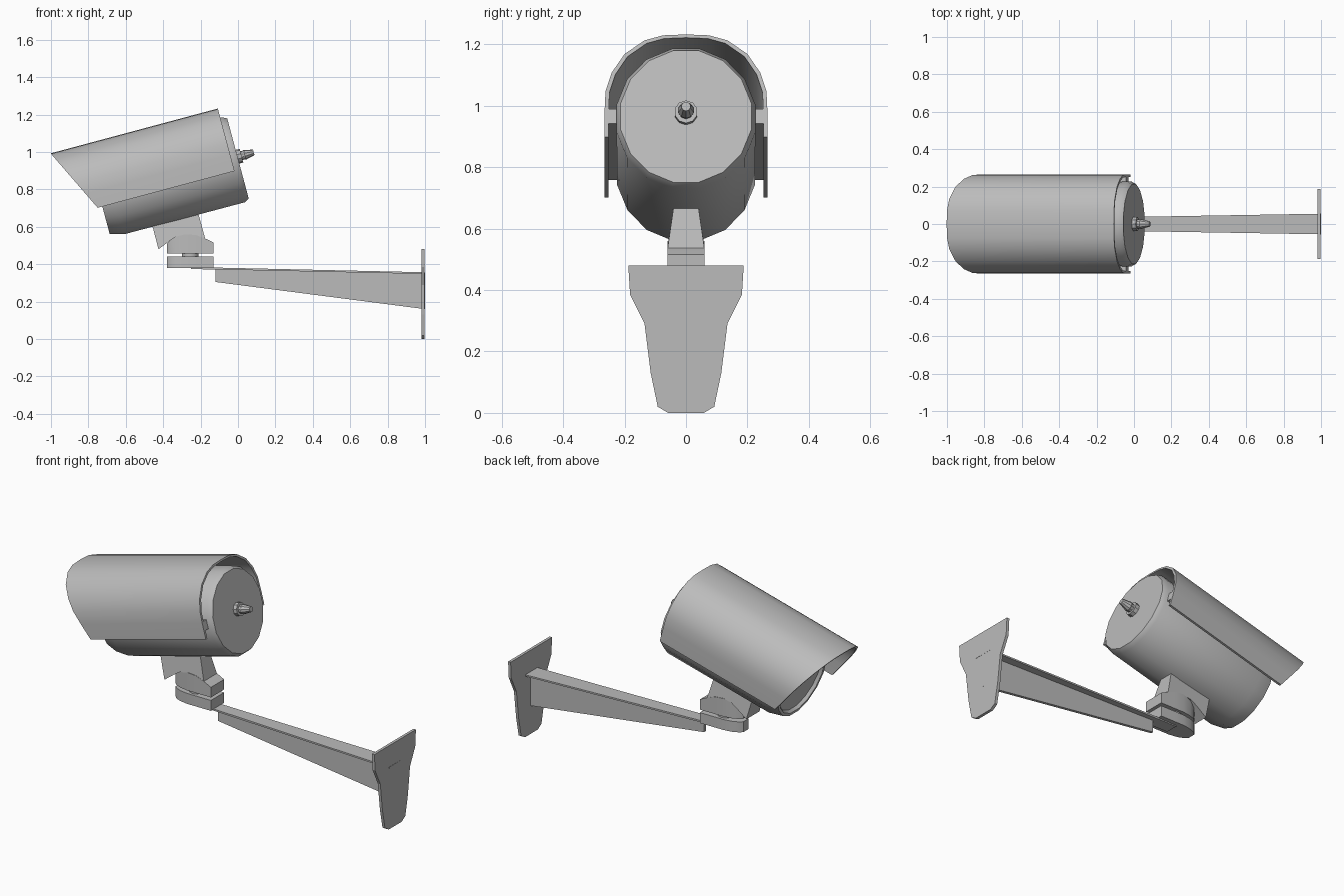
import bpy, bmesh, math
from mathutils import Matrix, Vector

if "Cube" in bpy.data.objects:
    bpy.data.objects.remove(bpy.data.objects["Cube"])

grey = bpy.data.materials.new("light grey")
grey.diffuse_color = (0.5, 0.5, 0.5, 1)
grey.use_nodes = True
grey.node_tree.nodes["Principled BSDF"].inputs["Base Color"].default_value = grey.diffuse_color

# Tilted frame of the camera housing: x runs backward along its axis
TILT = Matrix.Translation((0, 0, 0.965)) @ Matrix.Rotation(math.radians(-15), 4, 'Y')


def loft(name, rings, matrix=Matrix(), smooth=None):
    """Skin a row of equal-length closed rings and cap both ends."""
    bm = bmesh.new()
    rows = [[bm.verts.new(matrix @ Vector(p)) for p in ring] for ring in rings]
    n = len(rows[0])
    for a, b in zip(rows, rows[1:]):
        for i in range(n):
            j = (i + 1) % n
            bm.faces.new((a[i], a[j], b[j], b[i]))
    bm.faces.new(rows[0][::-1])
    bm.faces.new(rows[-1])
    bmesh.ops.recalc_face_normals(bm, faces=bm.faces)
    mesh = bpy.data.meshes.new(name)
    bm.to_mesh(mesh)
    bm.free()
    obj = bpy.data.objects.new(name, mesh)
    bpy.context.collection.objects.link(obj)
    mesh.materials.append(grey)
    if smooth:
        bpy.ops.object.select_all(action='DESELECT')
        obj.select_set(True)
        bpy.context.view_layer.objects.active = obj
        bpy.ops.object.shade_smooth_by_angle(angle=math.radians(smooth))
    return obj


def turned(name, profile, sides, matrix, squash=1.0):
    """Round part about local x from (x, radius) pairs."""
    angles = [(i + 0.5) * math.tau / sides for i in range(sides)]
    rings = [[(x, r * squash * math.cos(a), r * math.sin(a)) for a in angles]
             for x, r in profile]
    return loft(name, rings, matrix, 30)


def bar(name, stations, matrix=Matrix(), y=0.0, smooth=None):
    """Rectangular bar along x from (x, half width, low z, high z)."""
    rings = [[(x, y - w, lo), (x, y + w, lo), (x, y + w, hi), (x, y - w, hi)]
             for x, w, lo, hi in stations]
    return loft(name, rings, matrix, smooth)


# Housing with a recessed front window and bevelled rear rim
turned("housing", [(-0.75, 0.19), (-0.767, 0.2), (-0.767, 0.216), (-0.69, 0.238),
                   (-0.025, 0.24), (0, 0.226)], 16, TILT, 0.96)

# Cable gland and tapered cable stub at the rear
turned("cable_gland", [(-0.01, 0.038), (0.022, 0.038), (0.022, 0.024), (0.035, 0.024),
                       (0.04, 0.027), (0.09, 0.015)], 10,
       TILT @ Matrix.Translation((0, 0, 0.01)))

# Sun shield: open arch, front edge cut at a slant
half = [(0.265, -0.06), (0.265, 0.03), (0.262, 0.095), (0.242, 0.157), (0.2, 0.22),
        (0.135, 0.266), (0.075, 0.283)]
outer = half + [(0, 0.286)] + [(-y, z) for y, z in reversed(half)]
inner = [(y * 0.95, z if z <= -0.06 else z - 0.011 * max(z, 0) / 0.286) for y, z in outer]
section = outer + inner[::-1]
front = [(-0.793 - 0.167 * (z + 0.06) / 0.345, y, z) for y, z in section]
rear = [(-0.035, y, z) for y, z in section]
shield = loft("sun_shield", [front, rear], TILT, 35)

# Spacers holding the shield to the housing sides
for side, label in ((-1, "front"), (1, "back")):
    bar("spacer_" + label, [(-0.74, 0.022, -0.015, 0.035), (-0.035, 0.022, -0.015, 0.035)],
        TILT, side * 0.235)

# Tapered neck under the housing, arched at its base
neck = [(-0.463, 0.625), (-0.425, 0.48), (-0.365, 0.525), (-0.33, 0.548), (-0.28, 0.56),
        (-0.225, 0.556), (-0.175, 0.535), (-0.22, 0.70)]
loft("neck", [[(x, s * (0.06 - 0.15 * max(z - 0.54, 0)), z) for x, z in neck]
              for s in (-1, 1)])

# Hinge block and swivel plate share a rounded nose
nose = [(-0.38, 0.022), (-0.365, 0.037), (-0.33, 0.052), (-0.28, 0.06),
        (-0.225, 0.06), (-0.17, 0.06), (-0.13, 0.06)]
tops = [0.51, 0.525, 0.548, 0.56, 0.556, 0.535, 0.515]
bar("hinge_block", [(x, w, 0.457, t) for (x, w), t in zip(nose, tops)], smooth=25)
bar("swivel_plate", [(x, w, 0.38, 0.44) for x, w in nose], smooth=25)
turned("swivel_pin", [(0.43, 0.045), (0.465, 0.045)], 16,
       Matrix.Translation((-0.255, 0, 0)) @ Matrix.Rotation(math.radians(-90), 4, 'Y'))

# T-section arm: flange on top of a deep web
bar("arm_flange", [(-0.25, 0.035, 0.374, 0.384), (-0.12, 0.036, 0.372, 0.382),
                   (0.999, 0.055, 0.348, 0.357)])
bar("arm_web", [(-0.12, 0.008, 0.305, 0.376), (0.999, 0.008, 0.16, 0.352)])

# Wall plate
edge = [(0.188, 0.48), (0.182, 0.385), (0.135, 0.29), (0.115, 0.13), (0.092, 0.02),
        (0.058, 0.0)]
outline = edge + [(-y, z) for y, z in reversed(edge)]
loft("wall_plate", [[(x, y, z) for y, z in outline] for x in (0.982, 0.998)])
